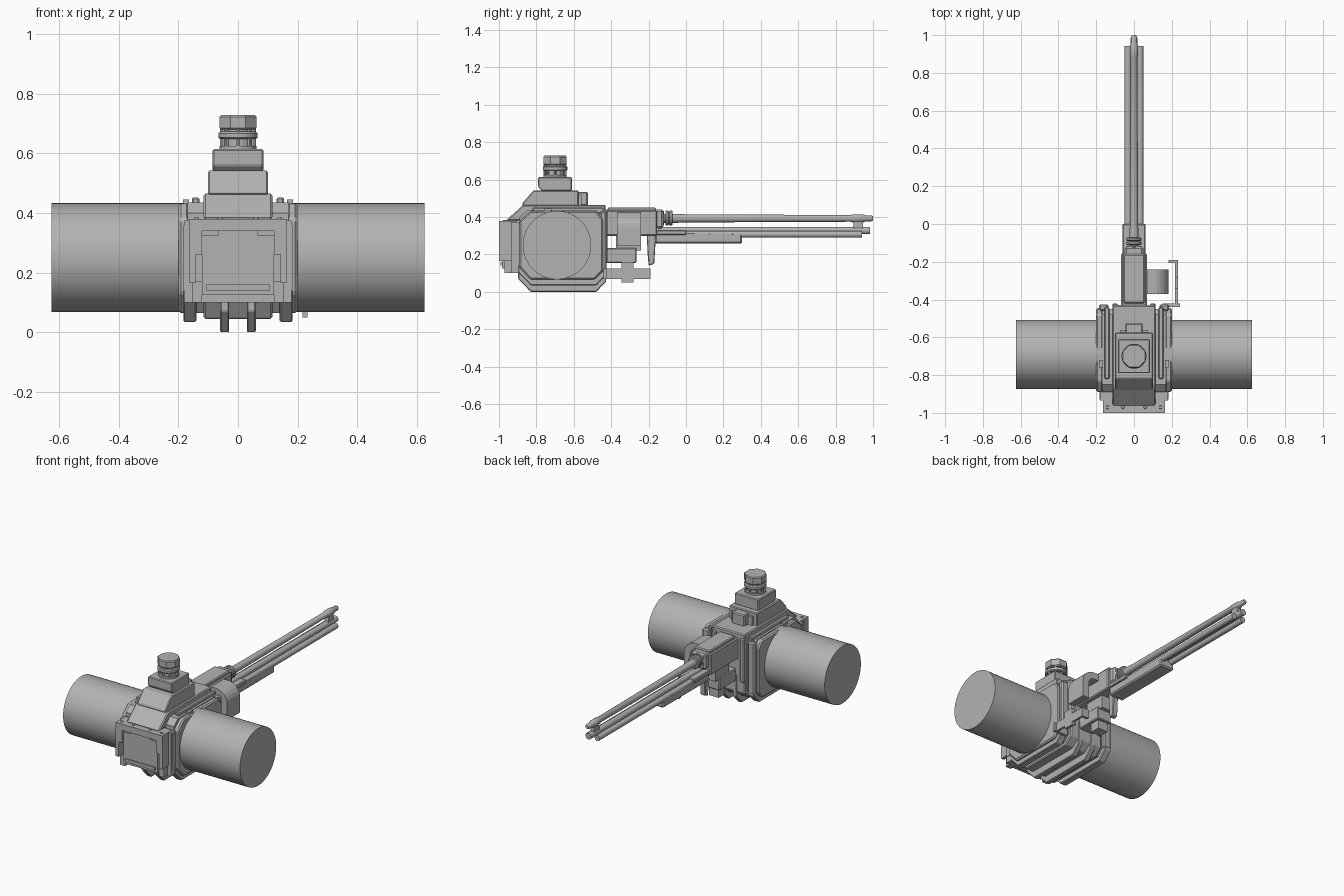
import bpy, bmesh, math
from mathutils import Matrix, Vector

if "Cube" in bpy.data.objects:
    bpy.data.objects.remove(bpy.data.objects["Cube"])

mat = bpy.data.materials.new("plain grey")
mat.use_nodes = True
GREY = (0.45, 0.45, 0.45, 1)
mat.diffuse_color = GREY
mat.node_tree.nodes["Principled BSDF"].inputs["Base Color"].default_value = GREY


def finish(name, bm, smooth=False, bevel=0):
    bmesh.ops.recalc_face_normals(bm, faces=bm.faces)
    mesh = bpy.data.meshes.new(name)
    bm.to_mesh(mesh)
    bm.free()
    mesh.materials.append(mat)
    ob = bpy.data.objects.new(name, mesh)
    bpy.context.collection.objects.link(ob)
    if bevel:
        mod = ob.modifiers.new("bevel", 'BEVEL')
        mod.width, mod.segments = bevel, 1
    if smooth:
        bpy.ops.object.select_all(action='DESELECT')
        ob.select_set(True)
        bpy.context.view_layer.objects.active = ob
        bpy.ops.object.shade_smooth_by_angle(angle=math.radians(35))
    return ob


def box(name, x, y, z, bevel=0):
    bm = bmesh.new()
    size = [b - a for a, b in (x, y, z)]
    mid = [(a + b) / 2 for a, b in (x, y, z)]
    bmesh.ops.create_cube(bm, size=1, matrix=Matrix.Translation(mid) @ Matrix.Diagonal((*size, 1)))
    return finish(name, bm, bevel=bevel)


def prism(name, pts, lo, hi, axis='x', bevel=0):
    """Extrude a (y, z) profile along x, or an (x, z) profile along y."""
    bm = bmesh.new()
    place = (lambda p, t: (t, *p)) if axis == 'x' else (lambda p, t: (p[0], t, p[1]))
    face = bm.faces.new([bm.verts.new(place(p, lo)) for p in pts])
    new = bmesh.ops.extrude_face_region(bm, geom=[face])["geom"]
    step = Vector((hi - lo, 0, 0) if axis == 'x' else (0, hi - lo, 0))
    bmesh.ops.translate(bm, vec=step, verts=[v for v in new if isinstance(v, bmesh.types.BMVert)])
    return finish(name, bm, bevel=bevel)


def turned(name, profile, centre, axis, sides=32):
    """Solid of revolution from (distance, radius) pairs along an axis."""
    bm = bmesh.new()
    rot = {'x': Matrix.Rotation(math.pi / 2, 4, 'Y'),
           'y': Matrix.Rotation(-math.pi / 2, 4, 'X'), 'z': Matrix()}[axis]
    rings = []
    for d, r in profile:
        angles = [2 * math.pi * (i + 0.5) / sides for i in range(sides)]
        rings.append([bm.verts.new((r * math.cos(a), r * math.sin(a), d)) for a in angles])
    for a, b in zip(rings, rings[1:]):
        for i in range(sides):
            j = (i + 1) % sides
            bm.faces.new((a[i], a[j], b[j], b[i]))
    bm.faces.new(rings[0])
    bm.faces.new(rings[-1])
    bm.transform(Matrix.Translation(centre) @ rot)
    return finish(name, bm, smooth=sides > 12)


def both(maker, name, x, *args, **kw):
    """Make a part on the left (+x) and its mirror on the right."""
    maker("left_" + name, (x[0], x[1]), *args, **kw)
    maker("right_" + name, (-x[1], -x[0]), *args, **kw)


def slab(name, x, pts, bevel=0):
    prism(name, pts, x[0], x[1], bevel=bevel)


# Large cross cylinder
turned("cross_cylinder", [(-0.625, 0.183), (0.625, 0.183)], (0, -0.69, 0.25), 'x', 64)

# Central housing
slab("central_housing", (-0.115, 0.115),
     [(-0.89, 0.12), (-0.84, 0.045), (-0.48, 0.045), (-0.43, 0.09), (-0.43, 0.465),
      (-0.87, 0.465), (-0.965, 0.38), (-0.89, 0.38)], bevel=0.006)
slab("wide_housing", (-0.17, 0.17),
     [(-0.89, 0.13), (-0.84, 0.065), (-0.49, 0.065), (-0.45, 0.11), (-0.45, 0.41),
      (-0.48, 0.435), (-0.85, 0.435), (-0.89, 0.40)])
both(slab, "side_frame", (0.165, 0.2),
     [(-0.89, 0.13), (-0.83, 0.065), (-0.49, 0.065), (-0.445, 0.11), (-0.445, 0.39),
      (-0.48, 0.432), (-0.83, 0.432), (-0.89, 0.38)], bevel=0.008)
both(box, "roof_rail", (0.13, 0.155), (-0.82, -0.44), (0.42, 0.452), bevel=0.005)
both(box, "roof_pad", (0.165, 0.185), (-0.76, -0.72), (0.42, 0.445))
both(box, "rear_post", (0.135, 0.185), (-0.46, -0.425), (0.1, 0.43), bevel=0.008)
both(box, "rear_hinge", (0.085, 0.115), (-0.45, -0.42), (0.16, 0.44), bevel=0.006)

# Ribs wrapped around the underside
for label, x, low in (("inner_rib", (0.03, 0.06), 0.0), ("outer_rib", (0.14, 0.183), 0.035)):
    both(slab, label, x,
         [(-0.897, 0.2), (-0.897, low + 0.07), (-0.83, low), (-0.48, low), (-0.427, low + 0.055),
          (-0.427, 0.2), (-0.5, 0.2), (-0.5, 0.1), (-0.8, 0.1), (-0.85, 0.2)], bevel=0.004)

# Front door with frame and inset panel
box("door_back", (-0.18, 0.18), (-0.935, -0.88), (0.1, 0.375))
box("door_panel", (-0.12, 0.12), (-0.985, -0.9), (0.125, 0.325))
box("door_step", (-0.067, 0.067), (-0.985, -0.9), (0.325, 0.35))
box("door_sill", (-0.105, 0.105), (-0.993, -0.97), (0.14, 0.16))
box("door_header", (-0.165, 0.165), (-1.0, -0.9), (0.34, 0.38))
both(box, "door_jamb", (0.12, 0.145), (-1.0, -0.9), (0.26, 0.345))
both(box, "door_flange", (0.143, 0.165), (-1.0, -0.9), (0.165, 0.36))
both(box, "door_foot", (0.12, 0.155), (-0.97, -0.9), (0.1, 0.17))
both(box, "door_hinge", (0.165, 0.183), (-0.93, -0.88), (0.14, 0.36))
for i in (-0.14, -0.06, 0.06, 0.14):
    turned("door_rivet", [(-0.001, 0.01), (0.004, 0.008)], (i, -0.97, 0.38), 'z', 8)

# Stepped turret with capped sight
slab("turret_base", (-0.1, 0.1),
     [(-0.875, 0.46), (-0.875, 0.475), (-0.815, 0.543), (-0.575, 0.543), (-0.575, 0.46)], bevel=0.005)
box("turret_rear_block", (-0.045, 0.045), (-0.58, -0.525), (0.46, 0.535), bevel=0.006)
box("turret_rear_wings", (-0.075, 0.075), (-0.6, -0.56), (0.46, 0.52))
slab("turret_block", (-0.085, 0.085),
     [(-0.77, 0.54), (-0.79, 0.56), (-0.79, 0.614), (-0.61, 0.614), (-0.61, 0.54)], bevel=0.005)
turned("sight_neck", [(0.61, 0.062), (0.625, 0.062), (0.625, 0.048), (0.69, 0.048)], (0, -0.7, 0), 'z', 32)
turned("sight_collar", [(0.648, 0.06), (0.653, 0.066), (0.667, 0.066), (0.673, 0.06)], (0, -0.7, 0), 'z', 32)
turned("sight_cap", [(0.68, 0.062), (0.685, 0.067), (0.722, 0.067), (0.728, 0.062)], (0, -0.7, 0), 'z', 8)
for i in range(8):
    a = math.pi * i / 4
    post = (0.054 * math.cos(a), -0.7 + 0.054 * math.sin(a), 0)
    turned("sight_post", [(0.62, 0.007), (0.685, 0.007)], post, 'z', 6)

# Gun receiver and its mount
box("receiver", (-0.068, 0.068), (-0.44, -0.155), (0.3, 0.435), bevel=0.006)
box("receiver_cover", (-0.055, 0.055), (-0.42, -0.16), (0.43, 0.45), bevel=0.006)
box("receiver_nose", (-0.05, 0.05), (-0.17, -0.12), (0.34, 0.44), bevel=0.01)
box("receiver_mount", (-0.05, 0.05), (-0.45, -0.265), (0.155, 0.235), bevel=0.005)
box("mount_pillar", (-0.04, 0.04), (-0.375, -0.24), (0.22, 0.31))
box("mount_foot", (-0.035, 0.035), (-0.345, -0.28), (0.1, 0.16))
slab("trigger_grip", (-0.018, 0.018),
     [(-0.21, 0.31), (-0.16, 0.31), (-0.17, 0.15), (-0.2, 0.14), (-0.205, 0.2)], bevel=0.004)

# Barrel, collars and muzzle
turned("barrel", [(-0.13, 0.025), (-0.08, 0.025), (0.0, 0.022), (0.88, 0.018), (0.89, 0.022),
                  (0.945, 0.022), (0.96, 0.016), (0.99, 0.016), (1.0, 0.011)], (0, 0, 0.393), 'y', 24)
for y in (-0.135, -0.11, -0.09):
    turned("barrel_collar", [(y, 0.036), (y + 0.004, 0.04), (y + 0.014, 0.04), (y + 0.018, 0.036)],
           (0, 0, 0.395), 'y', 24)
box("barrel_shelf", (-0.06, 0.06), (-0.17, 0.0), (0.305, 0.33), bevel=0.004)
slab("handguard", (-0.05, 0.05),
     [(-0.165, 0.258), (0.3, 0.258), (0.3, 0.315), (-0.165, 0.325)], bevel=0.008)

# Lower tube bundle and muzzle bracket
turned("lower_tube", [(-0.15, 0.02), (0.985, 0.02)], (0, 0, 0.328), 'y', 20)
for side in (-1, 1):
    turned("side_tube", [(-0.12, 0.018), (0.942, 0.018)], (side * 0.032, 0, 0.308), 'y', 20)
slab("muzzle_bracket", (-0.014, 0.014), [(0.89, 0.33), (0.945, 0.33), (0.945, 0.39), (0.9, 0.39)])

# Curved feed chute on the left of the receiver
ARC = [math.radians(90 - 15 * i) for i in range(7)]
outer = [(0.1 + 0.083 * math.cos(a), 0.345 + 0.083 * math.sin(a)) for a in ARC]
inner = [(0.1 + 0.04 * math.cos(a), 0.345 + 0.04 * math.sin(a)) for a in reversed(ARC)]
prism("feed_chute", [(0.06, 0.428), *outer, (0.183, 0.245), (0.14, 0.245), *inner, (0.06, 0.385)],
      -0.37, -0.24, axis='y')

# Side bracket on the left
box("bracket_bar", (0.218, 0.232), (-0.43, -0.195), (0.07, 0.125))
box("bracket_cross", (0.216, 0.234), (-0.345, -0.28), (0.05, 0.16))
box("bracket_tip", (0.182, 0.232), (-0.207, -0.19), (0.07, 0.125))
box("bracket_root", (0.15, 0.243), (-0.44, -0.422), (0.07, 0.125))
